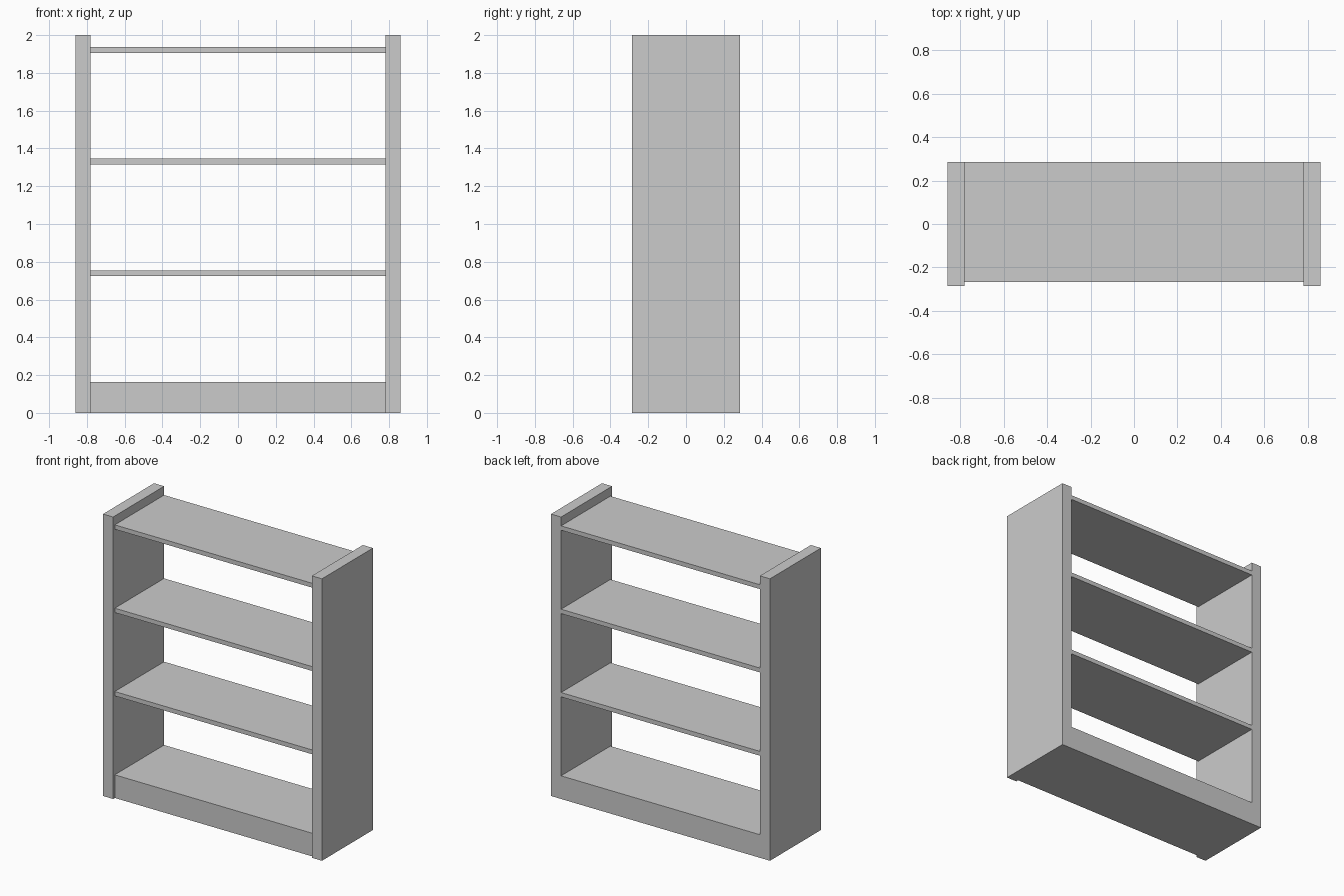
import bpy

if "Cube" in bpy.data.objects:
    bpy.data.objects.remove(bpy.data.objects["Cube"])


def box(name, x, y, z):
    """Box from (min, max) ranges along each axis."""
    bpy.ops.mesh.primitive_cube_add(size=1)
    ob = bpy.context.object
    ob.name = ob.data.name = name
    for v in ob.data.vertices:
        v.co = [r[0] if c < 0 else r[1] for c, r in zip(v.co, (x, y, z))]
    return ob


INNER, OUTER = 0.78, 0.859       # side panel faces
FRONT, BACK = -0.286, 0.286      # cabinet depth
RECESS = 0.019                   # shelves sit behind the front edges
BASE_TOP, SPACING, THICK = 0.164, 0.591, 0.031

# Side panels
box("left_side", (-OUTER, -INNER), (FRONT, BACK), (0, 2))
box("right_side", (INNER, OUTER), (FRONT, BACK), (0, 2))

# Thick base, flush with the back
span, depth = (-INNER, INNER), (FRONT + RECESS, BACK)
box("base", span, depth, (0, BASE_TOP))

# Evenly spaced shelves
for i in range(1, 4):
    top = BASE_TOP + i * SPACING
    box(f"shelf_{i}", span, depth, (top - THICK, top))
